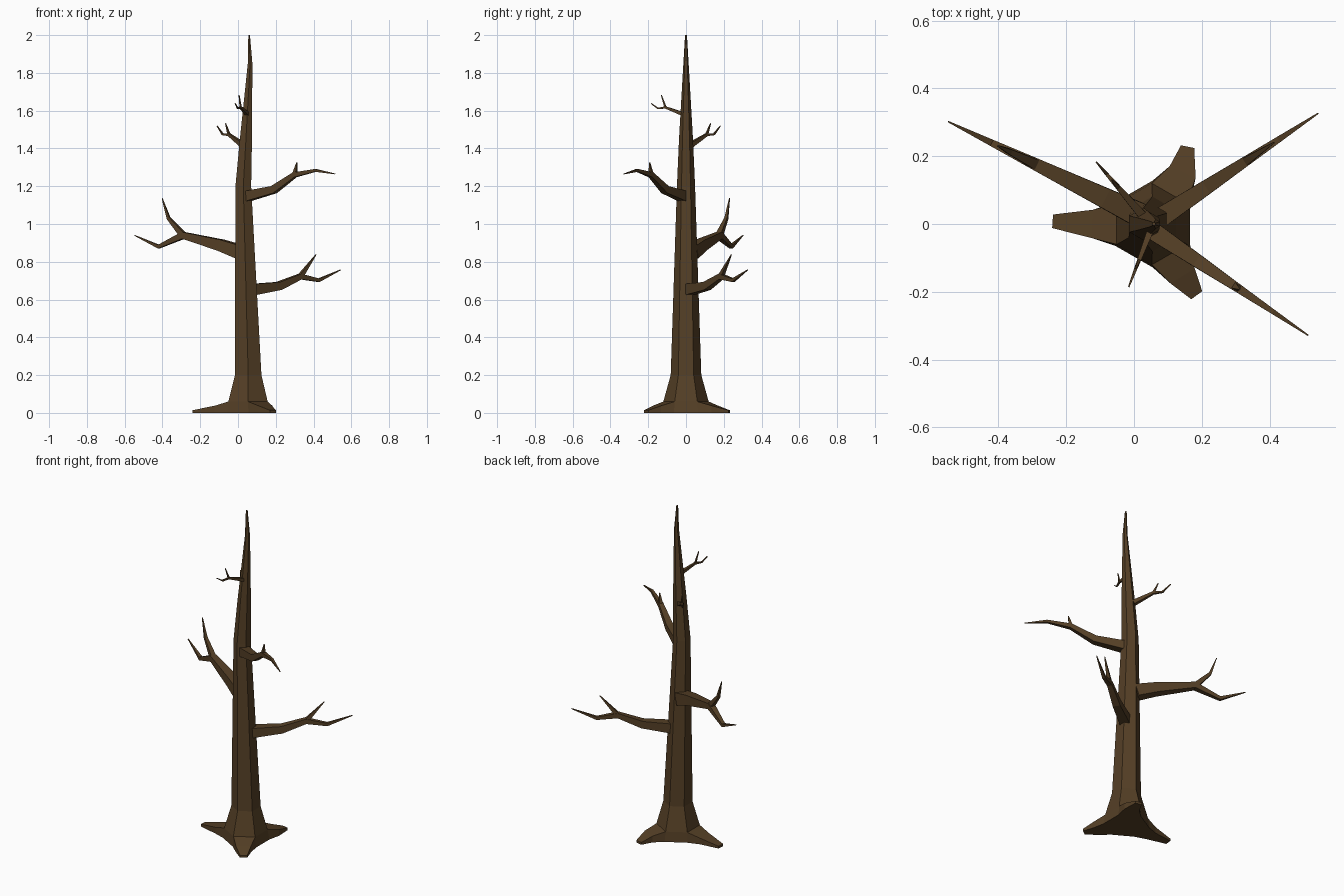
import bpy, bmesh, math
from mathutils import Vector

if "Cube" in bpy.data.objects:
    bpy.data.objects.remove(bpy.data.objects["Cube"])

bark = bpy.data.materials.new("dark brown bark")
bark.diffuse_color = (0.09, 0.05, 0.019, 1)
bark.use_nodes = True
bark.node_tree.nodes["Principled BSDF"].inputs["Base Color"].default_value = bark.diffuse_color


def heading(deg):
    a = math.radians(deg)
    return Vector((math.cos(a), math.sin(a), 0))


def bridge(bm, a, b):
    n = len(a)
    return [bm.faces.new((a[i], a[(i + 1) % n], b[(i + 1) % n], b[i])) for i in range(n)]


def finish(bm, name):
    bmesh.ops.recalc_face_normals(bm, faces=bm.faces)
    me = bpy.data.meshes.new(name)
    bm.to_mesh(me)
    bm.free()
    me.materials.append(bark)
    bpy.context.collection.objects.link(bpy.data.objects.new(name, me))


# trunk: six-sided rings (height, centre x, radius)
rings = [(0, .055, .128), (.06, .053, .12), (.2, .054, .081), (1.2, .028, .048),
         (1.45, .042, .037), (1.85, .064, .014), (2, .059, .005)]
bm = bmesh.new()
loops = [[bm.verts.new(Vector((cx, 0, z)) + heading(30 + 60 * k) * r) for k in range(6)]
         for z, cx, r in rings]
sides = [bridge(bm, a, b) for a, b in zip(loops, loops[1:])]
bm.faces.new(loops[0])
bm.faces.new(loops[-1])

# roots: every second base face is drawn outward in two steps to a tip
base = Vector((.055, 0, 0))
for i, tip in enumerate([(.158, .228, 0), (-.24, .008, 0), (.185, -.21, 0)]):
    tip = Vector(tip)
    face = sides[0][2 * i]
    mid = base + heading(60 + 120 * i) * .177
    prev = list(face.verts)
    bm.faces.remove(face)
    for c, d, half, h in ((mid, tip - base, .042, .038), (tip, tip - mid, .02, .014)):
        s = Vector((-d.y, d.x, 0)).normalized() * half
        up = Vector((0, 0, h))
        cur = [bm.verts.new(p) for p in (c - s, c + s, c + s + up, c - s + up)]
        bridge(bm, prev, cur)
        prev = cur
    bm.faces.new(prev)
finish(bm, "trunk_with_roots")


def limb(bm, origin, angle, path, width):
    """Square tapering limb in one vertical plane; path holds (reach, height).
    Returns the width at each point."""
    out = heading(angle)
    side = heading(angle + 90)
    ps = [origin + out * d + Vector((0, 0, z)) for d, z in path]
    lengths = [0]
    for a, b in zip(ps, ps[1:]):
        lengths.append(lengths[-1] + (b - a).length)
    widths = [width + (.002 - width) * l / lengths[-1] for l in lengths]
    prev = None
    for i, p in enumerate(ps):
        t = sum(((b - a).normalized() for a, b in zip(ps[max(i - 1, 0):i + 1],
                                                      ps[max(i - 1, 0) + 1:i + 2])), Vector())
        up = t.normalized().cross(side)
        cur = [bm.verts.new(p + (side * a + up * b) * widths[i])
               for a, b in ((-1, -1), (1, -1), (1, 1), (-1, 1))]
        if prev:
            bridge(bm, prev, cur)
        else:
            bm.faces.new(cur)
        prev = cur
    bm.faces.new(prev)
    return widths


def branch(name, x, y, angle, width, main, fork):
    """Main limb, with a fork leaving it at the third point from the end."""
    bm = bmesh.new()
    origin = Vector((x, y, 0))
    widths = limb(bm, origin, angle, main, width)
    limb(bm, origin, angle, [main[-3]] + fork, widths[-3] * .85)
    finish(bm, name)


# three large branches
branch("lower_right_branch", .05, 0, 33.5, .03,
       [(.02, .652), (.2, .672), (.335, .722), (.452, .702), (.591, .757)],
       [(.435, .838)])
branch("left_branch", .03, .02, 154, .036,
       [(.02, .852), (.134, .888), (.356, .94), (.5, .88), (.643, .94)],
       [(.442, 1.03), (.48, 1.136)])
branch("upper_right_branch", .04, -.01, -33.9, .027,
       [(.01, 1.147), (.181, 1.182), (.313, 1.26), (.446, 1.284), (.571, 1.265)],
       [(.327, 1.326)])

# two small twigs near the top
branch("small_back_twig", .03, .02, 131, .013,
       [(.01, 1.42), (.118, 1.473), (.17, 1.475), (.215, 1.52)], [(.146, 1.533)])
branch("small_front_twig", .05, -.015, 249, .01,
       [(0, 1.582), (.1, 1.617), (.143, 1.612), (.182, 1.638)], [(.124, 1.683)])
